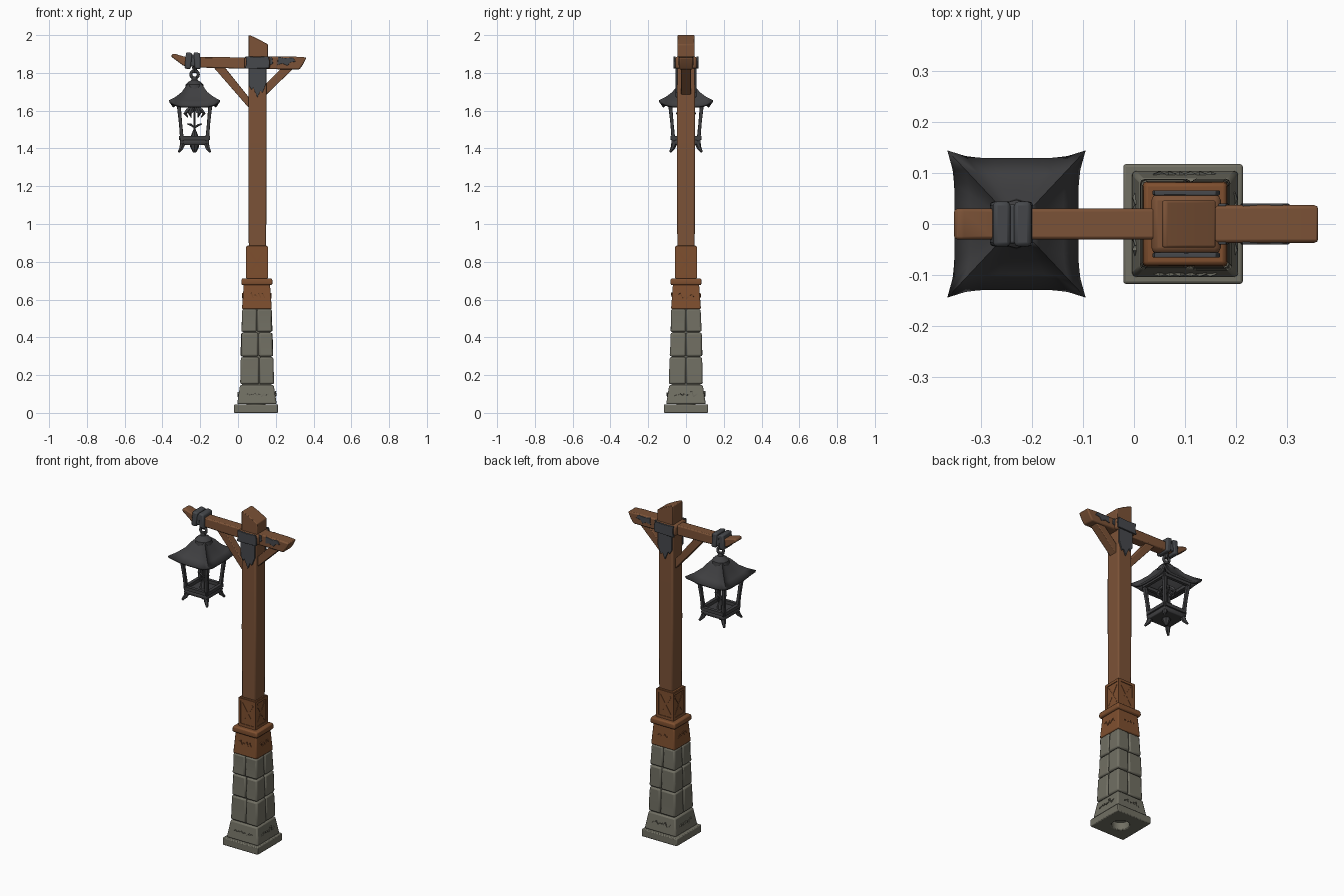
import bpy, bmesh, math, random
from mathutils import Vector

random.seed(4)
if bpy.data.objects.get("Cube"):
    bpy.data.objects.remove(bpy.data.objects["Cube"])


def material(name, rgb):
    m = bpy.data.materials.new(name)
    m.use_nodes = True
    m.diffuse_color = (*rgb, 1)
    m.node_tree.nodes["Principled BSDF"].inputs["Base Color"].default_value = (*rgb, 1)
    return m


WOOD = material("brown wood", (0.20, 0.085, 0.038))
BASEWOOD = material("warm wood", (0.21, 0.078, 0.028))
STONE = material("grey stone", (0.165, 0.16, 0.125))
IRON = material("dark iron", (0.05, 0.05, 0.053))
STRAP = material("strap iron", (0.062, 0.066, 0.073))

PX = 0.1      # post axis
LX = -0.23    # lantern axis


def finish(name, bm, mat, bevel=0.0, smooth=True):
    bmesh.ops.recalc_face_normals(bm, faces=bm.faces)
    me = bpy.data.meshes.new(name)
    bm.to_mesh(me)
    bm.free()
    me.materials.append(mat)
    ob = bpy.data.objects.new(name, me)
    bpy.context.collection.objects.link(ob)
    if bevel:
        mod = ob.modifiers.new("worn edges", 'BEVEL')
        mod.width, mod.segments, mod.limit_method = bevel, 2, 'ANGLE'
    if smooth:
        bpy.ops.object.select_all(action='DESELECT')
        ob.select_set(True)
        bpy.context.view_layer.objects.active = ob
        bpy.ops.object.shade_smooth_by_angle(angle=math.radians(35))
    return ob


def skin(bm, rings, caps=True):
    """Join closed rings of points into a tube."""
    vs = [[bm.verts.new(p) for p in r] for r in rings]
    n = len(vs[0])
    for a, b in zip(vs, vs[1:]):
        for i in range(n):
            bm.faces.new((a[i], a[(i + 1) % n], b[(i + 1) % n], b[i]))
    if caps:
        bm.faces.new(vs[0])
        bm.faces.new(vs[-1])


def rect(x0, x1, y0, y1, z):
    return [(x0, y0, z), (x1, y0, z), (x1, y1, z), (x0, y1, z)]


def stack(name, cx, levels, mat, bevel=0.006):
    """Square column from (half width, z) levels."""
    bm = bmesh.new()
    skin(bm, [rect(cx - h, cx + h, -h, h, z) for h, z in levels])
    return finish(name, bm, mat, bevel)


def prism(name, outline, y0, y1, mat, bevel=0.004):
    """Side outline in x and z, extruded along y."""
    bm = bmesh.new()
    skin(bm, [[(x, y, z) for x, z in outline] for y in (y0, y1)])
    return finish(name, bm, mat, bevel)


def bar(name, points, radii, mat, sides=4, bevel=0.0):
    """Bar swept through points, square or round."""
    pts = [Vector(p) for p in points]
    rings = []
    for i, p in enumerate(pts):
        d = (pts[min(i + 1, len(pts) - 1)] - pts[max(i - 1, 0)]).normalized()
        side = d.cross(Vector((0, 1, 0)) if abs(d.y) < 0.9 else Vector((1, 0, 0))).normalized()
        up = d.cross(side)
        angles = [(k + 0.5) * math.tau / sides for k in range(sides)]
        rings.append([p + radii[i] * (side * math.cos(a) + up * math.sin(a)) for a in angles])
    bm = bmesh.new()
    skin(bm, rings)
    return finish(name, bm, mat, bevel)


def lathe(name, cx, profile, mat, sides=12):
    bm = bmesh.new()
    skin(bm, [[(cx + r * math.cos(k * math.tau / sides), r * math.sin(k * math.tau / sides), z)
               for k in range(sides)] for r, z in profile])
    return finish(name, bm, mat)


def on_side(k, along, out, z):
    """Point on side k of the post: 0 front, 1 right, 2 back, 3 left."""
    a = k * math.pi / 2
    return (PX + along * math.cos(a) + out * math.sin(a), along * math.sin(a) - out * math.cos(a), z)


# Stone foot: plinth with a round socket below, then a sloped skirt
bm = bmesh.new()
rings = []
for h, z, rounded in ((0.05, 0.12, 1), (0.05, 0, 1), (0.117, 0, 0), (0.117, 0.045, 0), (0.1, 0.045, 0)):
    ring = []
    for k in range(16):
        c, s = math.cos(k * math.tau / 16), math.sin(k * math.tau / 16)
        f = h if rounded else h / max(abs(c), abs(s))
        ring.append((0.096 + f * c, f * s, z))
    rings.append(ring)
skin(bm, rings)
finish("plinth", bm, STONE, 0.005)
stack("stone_skirt", PX, [(0.105, 0.046), (0.098, 0.09), (0.089, 0.148)], STONE, 0.008)

# Stone courses, four blocks in each around a core
stack("stone_core", PX, [(0.078, 0.14), (0.067, 0.55)], STONE, 0)
for row, (z0, z1, seam) in enumerate(((0.15, 0.297, 0.012), (0.297, 0.427, 0.008), (0.427, 0.552, 0.0))):
    for sx in (-1, 1):
        for sy in (-1, 1):
            bm = bmesh.new()
            levels = []
            for z in (z0 + 0.002, (z0 + z1) / 2, z1 - 0.002):
                h = 0.09 - 0.03 * (z - 0.15) + random.uniform(-0.002, 0.002)
                xs = sorted((PX + seam + sx * 0.001, PX + sx * h))
                ys = sorted((sy * 0.001, sy * h))
                levels.append(rect(*xs, *ys, z))
            skin(bm, levels)
            finish(f"stone_block_{row}", bm, STONE, 0.009)

# Wooden footing, collar and carved block
stack("wood_footing", PX, [(0.079, 0.55), (0.069, 0.685)], BASEWOOD)
stack("wood_collar", PX, [(0.08, 0.676), (0.083, 0.69), (0.08, 0.712)], BASEWOOD, 0.007)
stack("carved_block", PX, [(0.055, 0.70), (0.053, 0.885)], BASEWOOD, 0.003)
for k in range(4):
    rails = [((-0.055, 0.722), (0.055, 0.722)), ((-0.055, 0.873), (0.055, 0.873)),
             ((-0.05, 0.715), (-0.05, 0.88)), ((0.05, 0.715), (0.05, 0.88)),
             ((-0.036, 0.742), (0.036, 0.852)), ((0.036, 0.742), (-0.036, 0.852))]
    for i, (a, b) in enumerate(rails):
        r = 0.011 if i < 4 else 0.008
        bar("carved_cross" if i > 3 else "carved_frame",
            [on_side(k, a[0], 0.05, a[1]), on_side(k, b[0], 0.05, b[1])], [r, r], BASEWOOD)
    # Worn chips on the footing and the skirt
    for mat, out, z, count in ((BASEWOOD, 0.073, 0.618, 4), (STONE, 0.097, 0.095, 6)):
        for i in range(count):
            u, w = (i - (count - 1) / 2) * 0.02, random.uniform(-0.014, 0.014)
            bar("worn_chip", [on_side(k, u - 0.01, out, z + w), on_side(k, u, out + 0.002, z + w + 0.006),
                              on_side(k, u + 0.012, out, z - w)], [0.002, 0.005, 0.002], mat)

# Post with a slanted top
stack("post", PX + 0.003, [(0.046, 0.88), (0.048, 1.3), (0.047, 1.85)], WOOD, 0.007)
prism("post_top", [(0.055, 1.86), (0.158, 1.86), (0.16, 1.95), (0.11, 1.978), (0.062, 2.0), (0.055, 1.997)],
      -0.046, 0.046, WOOD, 0.007)
prism("crossing_block", [(0.034, 1.822), (0.17, 1.822), (0.17, 1.886), (0.034, 1.886)], -0.058, 0.058, WOOD, 0.012)

# Beam arms and braces
prism("long_arm", [(-0.352, 1.885), (-0.29, 1.838), (-0.2, 1.828), (0.06, 1.822), (0.06, 1.882),
                   (-0.2, 1.884), (-0.28, 1.885), (-0.338, 1.902), (-0.352, 1.898)], -0.03, 0.03, WOOD, 0.006)
prism("short_arm", [(0.14, 1.82), (0.325, 1.818), (0.345, 1.845), (0.363, 1.882), (0.3, 1.886), (0.14, 1.886)],
      -0.037, 0.037, WOOD, 0.007)
prism("long_brace", [(-0.13, 1.83), (0.07, 1.60), (0.07, 1.655), (-0.07, 1.83)], -0.022, 0.022, WOOD)
prism("short_brace", [(0.14, 1.675), (0.30, 1.83), (0.235, 1.83), (0.14, 1.735)], -0.026, 0.026, WOOD)

# Iron plates on the front and back
for s in (-1, 1):
    def plate(name, outline, depth, thick=0.008):
        prism(name, outline, s * (depth - 0.002), s * (depth + thick), STRAP, 0.002)
    plate("crossing_plate", [(0.036, 1.822), (0.165, 1.825), (0.168, 1.862), (0.16, 1.888), (0.1, 1.884),
                             (0.04, 1.888), (0.044, 1.85)], 0.058)
    plate("hanging_strap", [(0.056, 1.83), (0.056, 1.735), (0.072, 1.71), (0.08, 1.722), (0.103, 1.67),
                            (0.118, 1.705), (0.13, 1.695), (0.15, 1.745), (0.15, 1.83)], 0.048)
    plate("arm_strap", [(0.165, 1.838), (0.185, 1.85), (0.18, 1.884), (0.165, 1.884)], 0.036, 0.004)
    plate("arm_patch", [(0.208, 1.842), (0.235, 1.85), (0.262, 1.838), (0.278, 1.856), (0.305, 1.86),
                        (0.29, 1.882), (0.25, 1.878), (0.212, 1.885)], 0.036, 0.004)

# Iron bands around the long arm
for x, tilt in ((-0.258, -0.008), (-0.218, 0.006)):
    prism("arm_band", [(x - 0.017 + tilt, 1.823), (x + 0.015 + tilt, 1.82), (x + 0.017, 1.905), (x - 0.017, 1.91)],
          -0.044, 0.044, STRAP, 0.008)
prism("band_link", [(-0.268, 1.835), (-0.205, 1.835), (-0.205, 1.896), (-0.268, 1.898)], -0.038, 0.038, STRAP)

# Hook ring and roof cap
bpy.ops.mesh.primitive_torus_add(major_segments=14, minor_segments=6, major_radius=0.02, minor_radius=0.008,
                                 location=(LX, 0, 1.792), rotation=(math.pi / 2, 0, 0))
ring = bpy.context.object
ring.name = "hook_ring"
ring.data.materials.append(IRON)
bpy.ops.object.shade_smooth()
lathe("hook_stem", LX, [(0.013, 1.83), (0.01, 1.80)], IRON, 8)
lathe("roof_cap", LX, [(0.05, 1.715), (0.047, 1.738), (0.033, 1.752), (0.016, 1.762), (0.014, 1.78)], IRON)

# Lantern roof: concave square sheet with lifted corners
bm = bmesh.new()
rings = []
for h, z in ((0.03, 1.74), (0.045, 1.722), (0.068, 1.684), (0.098, 1.652), (0.129, 1.627)):
    ring = []
    for side in range(4):
        for i in range(10):
            u = -1 + i / 5
            x, y = [(u, -1), (1, u), (-u, 1), (-1, -u)][side]
            t, c = h / 0.129, abs(u) ** 6
            grow = h + 0.015 * c * t * t
            ring.append((LX + 0.94 * grow * x, grow * y, z + 0.028 * c * t))
    rings.append(ring)
skin(bm, rings, caps=False)
roof = finish("lantern_roof", bm, IRON)
sheet = roof.modifiers.new("sheet", 'SOLIDIFY')
sheet.thickness, sheet.offset = 0.014, -1

# Lantern cage
stack("lantern_floor", LX, [(0.074, 1.418), (0.078, 1.432), (0.074, 1.446)], IRON, 0.004)
for sx in (-1, 1):
    for sy in (-1, 1):
        bar("cage_post", [(LX + sx * 0.066, sy * 0.066, 1.44), (LX + sx * 0.074, sy * 0.074, 1.53),
                          (LX + sx * 0.085, sy * 0.085, 1.645)], [0.014, 0.012, 0.015], IRON, 4, 0.002)
        bar("cage_foot", [(LX + sx * 0.062, sy * 0.062, 1.428), (LX + sx * 0.07, sy * 0.07, 1.402),
                          (LX + sx * 0.083, sy * 0.083, 1.382)], [0.016, 0.012, 0.006], IRON, 6)
for h, z, r in ((0.072, 1.455, 0.014), (0.087, 1.628, 0.013)):
    corners = rect(LX - h, LX + h, -h, h, z)
    for i in range(4):
        bar("cage_rail", [corners[i], corners[(i + 1) % 4]], [r, r], IRON)
lathe("floor_spike", LX, [(0.026, 1.422), (0.022, 1.405), (0.008, 1.378)], IRON, 8)

# Candle holder hanging inside, with curled iron leaves
lathe("inner_rod", LX, [(0.008, 1.73), (0.006, 1.6), (0.006, 1.5), (0.018, 1.47), (0.022, 1.44)], IRON, 8)
for k in range(6):
    c, s = math.cos(k * math.tau / 6), math.sin(k * math.tau / 6)
    bar("iron_leaf", [(LX + r * c, r * s, z) for r, z in ((0.004, 1.63), (0.035, 1.6), (0.05, 1.585), (0.035, 1.565))],
        [0.006, 0.014, 0.01, 0.003], IRON, 6)
    if k % 3 == 0:
        bar("iron_thorn", [(LX + r * c, r * s, z) for r, z in ((0, 1.51), (0.02, 1.525), (0.04, 1.53))],
            [0.005, 0.007, 0.002], IRON, 5)
